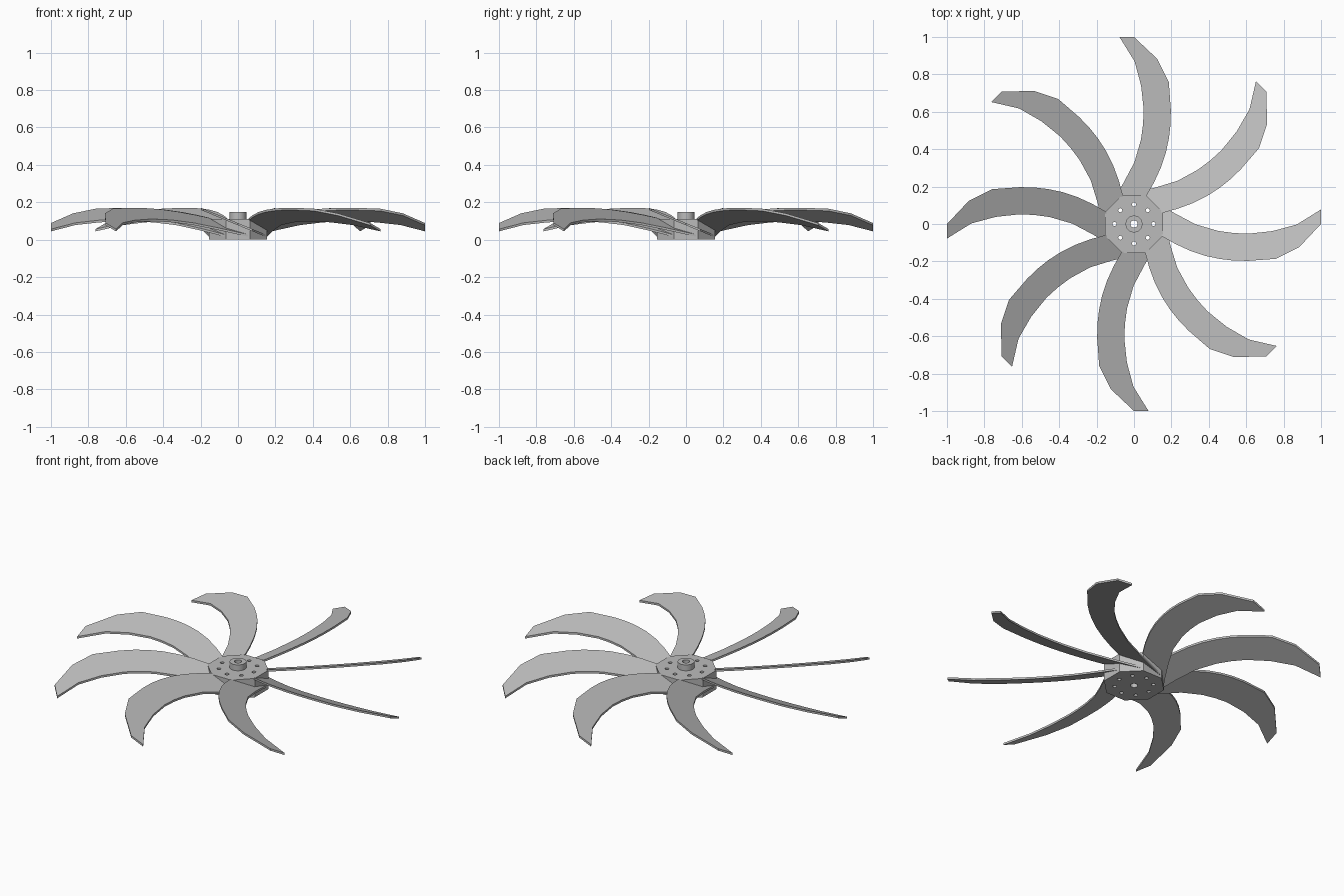
import bpy, bmesh, math
from mathutils import Matrix

if "Cube" in bpy.data.objects:
    bpy.data.objects.remove(bpy.data.objects["Cube"])

metal = bpy.data.materials.new("grey_metal")
metal.diffuse_color = (0.5, 0.5, 0.5, 1)
metal.use_nodes = True
metal.node_tree.nodes["Principled BSDF"].inputs["Base Color"].default_value = metal.diffuse_color


def finish(bm, name):
    bmesh.ops.recalc_face_normals(bm, faces=bm.faces)
    mesh = bpy.data.meshes.new(name)
    bm.to_mesh(mesh)
    bm.free()
    mesh.materials.append(metal)
    obj = bpy.data.objects.new(name, mesh)
    bpy.context.collection.objects.link(obj)
    return obj


def add_prism(bm, sides, radius, z0, z1, x=0, y=0, turn=0):
    m = Matrix.Translation((x, y, (z0 + z1) / 2)) @ Matrix.Rotation(turn, 4, 'Z')
    bmesh.ops.create_cone(bm, cap_ends=True, segments=sides, radius1=radius,
                          radius2=radius, depth=z1 - z0, matrix=m)


def smooth(obj):
    bpy.ops.object.select_all(action='DESELECT')
    obj.select_set(True)
    bpy.context.view_layer.objects.active = obj
    bpy.ops.object.shade_smooth_by_angle(angle=math.radians(30))


def cut(obj, cutter):
    mod = obj.modifiers.new("holes", 'BOOLEAN')
    mod.operation = 'DIFFERENCE'
    mod.solver = 'EXACT'
    mod.object = cutter
    cutter.hide_render = True
    cutter.hide_set(True)


# Hole cutter: centre bore and a ring of eight bolt holes
bm = bmesh.new()
add_prism(bm, 16, 0.02, -0.1, 0.3)
for i in range(8):
    a = i * math.pi / 4
    add_prism(bm, 12, 0.011, -0.1, 0.3, 0.104 * math.cos(a), 0.104 * math.sin(a))
holes = finish(bm, "hole_cutter")

# Octagonal hub with flat sides facing the axes
bm = bmesh.new()
add_prism(bm, 8, 0.155 / math.cos(math.pi / 8), 0, 0.112, turn=math.pi / 8)
hub = finish(bm, "hub")
cut(hub, holes)

# Shaft collar on top of the hub
bm = bmesh.new()
add_prism(bm, 24, 0.045, 0.105, 0.147)
collar = finish(bm, "shaft_collar")
cut(collar, holes)
smooth(collar)

# Sickle blade outline, root to tip: low edge and raised edge
low = [(.06, .155), (.13, .11), (.22, .056), (.33, -.002), (.45, -.037),
       (.53, -.048), (.61, -.052), (.74, -.038), (.87, -.003), (1, .078)]
high = [(.15, -.066), (.22, -.106), (.30, -.143), (.38, -.17), (.46, -.187),
        (.53, -.195), (.61, -.197), (.76, -.186), (.882, -.125), (1, 0)]
PITCH = math.tan(math.radians(22.5))
HALF = 0.006


def blade_verts(bm, edge, offset):
    return [bm.verts.new((x, y, 0.083 - PITCH * y + offset)) for x, y in edge]


# Eight flat, pitched blades around the hub
for k in range(8):
    bm = bmesh.new()
    rows = [blade_verts(bm, low, HALF), blade_verts(bm, high, HALF),
            blade_verts(bm, high, -HALF), blade_verts(bm, low, -HALF)]
    for a, b in zip(rows, rows[1:] + rows[:1]):
        for i in range(len(low) - 1):
            bm.faces.new((a[i], a[i + 1], b[i + 1], b[i]))
    for end in (0, -1):
        bm.faces.new([r[end] for r in rows])
    bm.transform(Matrix.Rotation(k * math.pi / 4, 4, 'Z'))
    smooth(finish(bm, "blade_%d" % (k + 1)))
